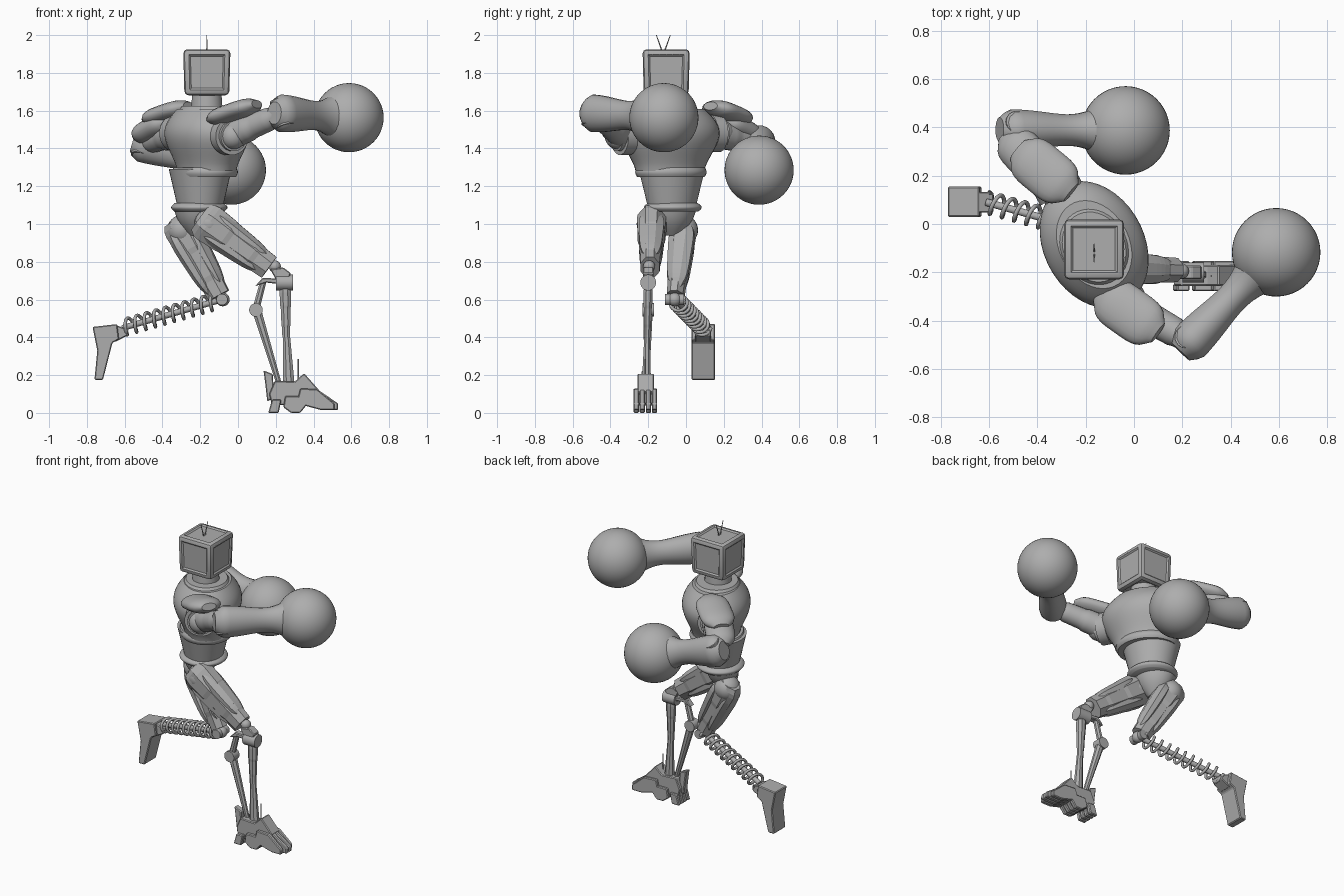
import bpy, bmesh, math
from math import cos, sin, pi
from mathutils import Vector

cube = bpy.data.objects.get("Cube")
if cube:
    bpy.data.objects.remove(cube)

grey = bpy.data.materials.new("plain_grey")
grey.use_nodes = True
grey.diffuse_color = (.42, .42, .42, 1)
grey.node_tree.nodes["Principled BSDF"].inputs["Base Color"].default_value = grey.diffuse_color

AXIS_X, AXIS_Y, AXIS_Z = Vector((1, 0, 0)), Vector((0, 1, 0)), Vector((0, 0, 1))


def finish(name, bm, angle=0):
    """Turn a bmesh into a named object, smooth below the given angle."""
    bmesh.ops.recalc_face_normals(bm, faces=bm.faces)
    mesh = bpy.data.meshes.new(name)
    bm.to_mesh(mesh)
    bm.free()
    mesh.materials.append(grey)
    part = bpy.data.objects.new(name, mesh)
    bpy.context.collection.objects.link(part)
    if angle:
        mesh.shade_smooth()
        mesh.set_sharp_from_angle(angle=math.radians(angle))
    return part


def loft(name, rings, sides, angle):
    """Skin elliptical rings given as (centre, half axis, half axis)."""
    bm = bmesh.new()
    turns = [2 * pi * (i + .5) / sides for i in range(sides)]
    loops = [[bm.verts.new(centre + a * cos(t) + b * sin(t)) for t in turns]
             for centre, a, b in rings]
    for low, high in zip(loops, loops[1:]):
        for i in range(sides):
            j = (i + 1) % sides
            bm.faces.new((low[i], low[j], high[j], high[i]))
    bm.faces.new(loops[0])
    bm.faces.new(loops[-1])
    return finish(name, bm, angle)


# Outlines along a limb, as a factor on its radius
def straight(t):
    return 1


def rounded(t):
    return max(.2, 1 - abs(2 * t - 1) ** 4) ** .5


def stepped(t):
    return min(1, .75 + 3 * t) * (1 - .08 * int(2.5 * t))


def waisted(t):
    return min(1, .6 + 4 * t) * (1 - .3 * sin(pi * t * t))


def limb(name, start, end, r0, r1, shape=straight, flat=1, sides=20, angle=40):
    """Loft along a line; flat is the ratio of width to height."""
    start, end = Vector(start), Vector(end)
    along = (end - start).normalized()
    side = along.cross(AXIS_X if abs(along.z) > .95 else AXIS_Z).normalized()
    top = side.cross(along)
    steps = 1 if shape is straight else 16
    rings = []
    for i in range(steps + 1):
        t = i / steps
        r = (r0 + (r1 - r0) * t) * shape(t)
        rings.append((start.lerp(end, t), side * r * flat, top * r))
    return loft(name, rings, sides, angle)


def pin(name, centre, axis, half_length, radius):
    centre = Vector(centre)
    return limb(name, centre - axis * half_length, centre + axis * half_length, radius, radius)


def ball(name, centre, radius, sides=24):
    bm = bmesh.new()
    bmesh.ops.create_uvsphere(bm, u_segments=sides, v_segments=sides // 2, radius=radius)
    bmesh.ops.translate(bm, vec=Vector(centre), verts=bm.verts)
    return finish(name, bm, 60)


def slab(name, outline, y, width):
    """Extrude an x-z outline to a width centred on y, with bevelled edges."""
    bm = bmesh.new()
    face = bm.faces.new([bm.verts.new((x, y - width / 2, z)) for x, z in outline])
    grown = bmesh.ops.extrude_face_region(bm, geom=[face])["geom"]
    bmesh.ops.translate(bm, vec=AXIS_Y * width,
                        verts=[v for v in grown if isinstance(v, bmesh.types.BMVert)])
    part = finish(name, bm)
    bevel = part.modifiers.new("bevel", "BEVEL")
    bevel.width, bevel.segments = .005, 1
    return part


# Head: rounded box with a framed recess on every side
head = Vector((-.165, -.105, 1.8))
bm = bmesh.new()
bmesh.ops.create_cube(bm, size=.25)
for v in bm.verts:
    v.co = head + v.co * (1 if v.co.z > 0 else .95)
bmesh.ops.bevel(bm, geom=bm.edges[:], offset=.022, segments=2, affect="EDGES", profile=.5)
panels = [face for face in bm.faces if face.calc_area() > .03]
bmesh.ops.inset_individual(bm, faces=panels, thickness=.01, depth=0)
bmesh.ops.inset_individual(bm, faces=panels, thickness=.012, depth=-.008)
finish("head", bm, 30)
for i in range(-2, 3):
    ball("head_button", head + Vector((.12, i * .035, .1)), .006, 8)
for s in (-1, 1):
    limb("antenna", head + Vector((0, -.015 + s * .005, .11)), head + Vector((0, -.015 + s * .037, .2)),
         .004, .002, sides=6)
limb("neck", head - AXIS_Z * .25, head - AXIS_Z * .1, .088, .078)

# Torso: twisted so that the shoulder line runs along across
across, ahead = Vector((.48, -.877, 0)), Vector((.877, .48, 0))


def trunk(name, centre, height, size, bulge=0, skew=1, grow=0, depth=.84):
    """Loft upright rings whose size swells by bulge and changes by grow."""
    rings = []
    for i in range(17):
        t = i / 16
        r = size + grow * t + bulge * sin(pi * t ** skew)
        rings.append((Vector(centre) + AXIS_Z * height * t, across * r, ahead * r * depth))
    return loft(name, rings, 40, 40)


trunk("chest_rim", (-.175, -.08, 1.25), .05, .185, .01, depth=.86)
trunk("chest", (-.165, -.085, 1.28), .33, .192, .085, 1.4, depth=.75)
trunk("collar", (-.165, -.095, 1.6), .025, .17, grow=-.02)
trunk("belly", (-.2, -.075, 1.09), .2, .13, grow=.05, depth=.9)
trunk("belt", (-.205, -.07, 1.065), .045, .135, .02, depth=.95)
trunk("pelvis", (-.225, -.07, .94), .14, .04, .015, grow=.09)


# Arms: socket, pad, upper arm, elbow, forearm and round glove
def arm(side, shoulder, elbow, glove, out, pad_start, pad_end):
    shoulder, elbow, glove = Vector(shoulder), Vector(elbow), Vector(glove)
    pin(side + "_shoulder_socket", shoulder, out, .03, .1)
    pin(side + "_shoulder_collar", shoulder, out, .05, .08)
    ball(side + "_shoulder_joint", shoulder + out * .04, .07)
    limb(side + "_shoulder_pad", pad_start, pad_end, .05, .05, rounded, 2.1)
    limb(side + "_upper_arm", shoulder, elbow, .075, .065, stepped)
    hinge = (elbow - shoulder).cross(glove - elbow).normalized()
    pin(side + "_elbow_pin", elbow, hinge, .075, .05)
    limb(side + "_forearm", elbow.lerp(glove, -.12), elbow.lerp(glove, .75), .1, .115, waisted, .85)
    ball(side + "_glove", glove, .183, 48)


arm("left", (-.045, -.325, 1.465), (.235, -.485, 1.585), (.588, -.117, 1.563), across,
    (-.14, -.28, 1.55), (.1, -.45, 1.635))
arm("right", (-.315, .15, 1.48), (-.5, .39, 1.425), (-.035, .387, 1.285), -across,
    (-.26, .13, 1.625), (-.48, .31, 1.55))
limb("right_arm_shell", (-.36, .19, 1.55), (-.53, .37, 1.46), .06, .06, rounded, 1.5)


# Thighs: faceted core with raised plates
def thigh(side, hip, knee, size):
    hip, knee = Vector(hip), Vector(knee)
    along = (knee - hip).normalized()
    top = AXIS_Y.cross(along).normalized()
    limb(side + "_thigh", hip, knee, size, size * .75, stepped, .75, 8, 0)
    for way in (-1, 1):
        rise = top * way * size * .5
        limb(side + "_thigh_plate", hip.lerp(knee, .08) + rise, knee.lerp(hip, .06) + rise * .75,
             .05, .035, rounded, 1.6, 8, 0)
    ball(side + "_hip_joint", hip + along * .06, .08)


thigh("left", (-.2, -.18, 1.035), (.165, -.19, .77), .115)
thigh("right", (-.325, -.01, 1.02), (-.1, -.055, .62), .1)

# Left knee and lower leg
ball("left_knee_ball", (.195, -.195, .775), .032)
pin("left_knee_pin", (.245, -.2, .69), AXIS_X, .045, .042)
slab("left_knee_bracket", [(.17, .76), (.24, .77), (.28, .74), (.26, .69), (.21, .69)], -.2, .055)
limb("left_upper_shin", (.25, -.2, .67), (.255, -.205, .4), .034, .026, stepped, .8, 8, 0)
limb("left_lower_shin", (.255, -.205, .45), (.27, -.21, .13), .018, .034, flat=.8, sides=8, angle=0)
slab("left_calf_hook", [(.09, .67), (.13, .715), (.23, .71), (.23, .68), (.15, .69)], -.2, .045)
limb("left_calf_link", (.135, -.2, .7), (.095, -.2, .55), .018, .02, sides=8)
pin("left_calf_pin", (.095, -.2, .545), AXIS_Y, .03, .036)
limb("left_calf_strut", (.1, -.2, .54), (.225, -.21, .13), .026, .014, sides=8)

# Left foot: ankle block, heel fins and separate toes
slab("left_ankle", [(.18, .04), (.165, .1), (.195, .17), (.3, .165), (.35, .21), (.43, .12), (.4, .05)], -.213, .085)
slab("left_heel_fin", [(.135, .225), (.185, .205), (.19, .08), (.155, .06), (.145, .15)], -.215, .04)
limb("left_foot_spike", (.32, -.215, .16), (.32, -.215, .285), .004, .004, sides=6)
for i in range(4):
    y = -.215 + (i - 1.5) * .032
    tip = .54 - .02 * abs(i - 1.5)
    slab("left_toe", [(.31, .05), (.33, .13), (.42, .125), (tip, .05), (tip, .015), (.44, .015)], y, .028)
    slab("left_heel_claw", [(.16, 0), (.18, .07), (.23, .07), (.215, 0)], y, .028)
    slab("left_sole", [(.24, .03), (.25, .09), (.32, .09), (.37, .05), (.33, 0), (.28, 0)], y, .028)

# Right knee, spring shin and dangling foot
ball("right_knee_ball", (-.08, -.06, .6), .036)
pin("right_knee_pin", (-.085, -.06, .6), AXIS_Y, .05, .03)
knee, ankle = Vector((-.11, -.05, .593)), Vector((-.61, .09, .45))
limb("spring_core", knee, ankle, .016, .016, sides=10)
side = (ankle - knee).cross(AXIS_Z).normalized()
top = side.cross(ankle - knee).normalized()
coil = bpy.data.curves.new("spring", "CURVE")
coil.dimensions = "3D"
coil.bevel_depth, coil.bevel_resolution = .009, 2
wire = coil.splines.new("POLY")
wire.points.add(240)
for i, point in enumerate(wire.points):
    t = i / 240
    turn = 2 * pi * 10 * t
    point.co = (*(knee.lerp(ankle, t) + (side * cos(turn) + top * sin(turn)) * .043), 1)
coil.materials.append(grey)
bpy.context.collection.objects.link(bpy.data.objects.new("spring", coil))
slab("right_ankle", [(-.66, .47), (-.58, .44), (-.585, .41), (-.65, .375)], .09, .085)
slab("right_foot", [(-.77, .455), (-.64, .47), (-.63, .39), (-.665, .37), (-.715, .175), (-.76, .175), (-.745, .33)],
     .092, .125)
